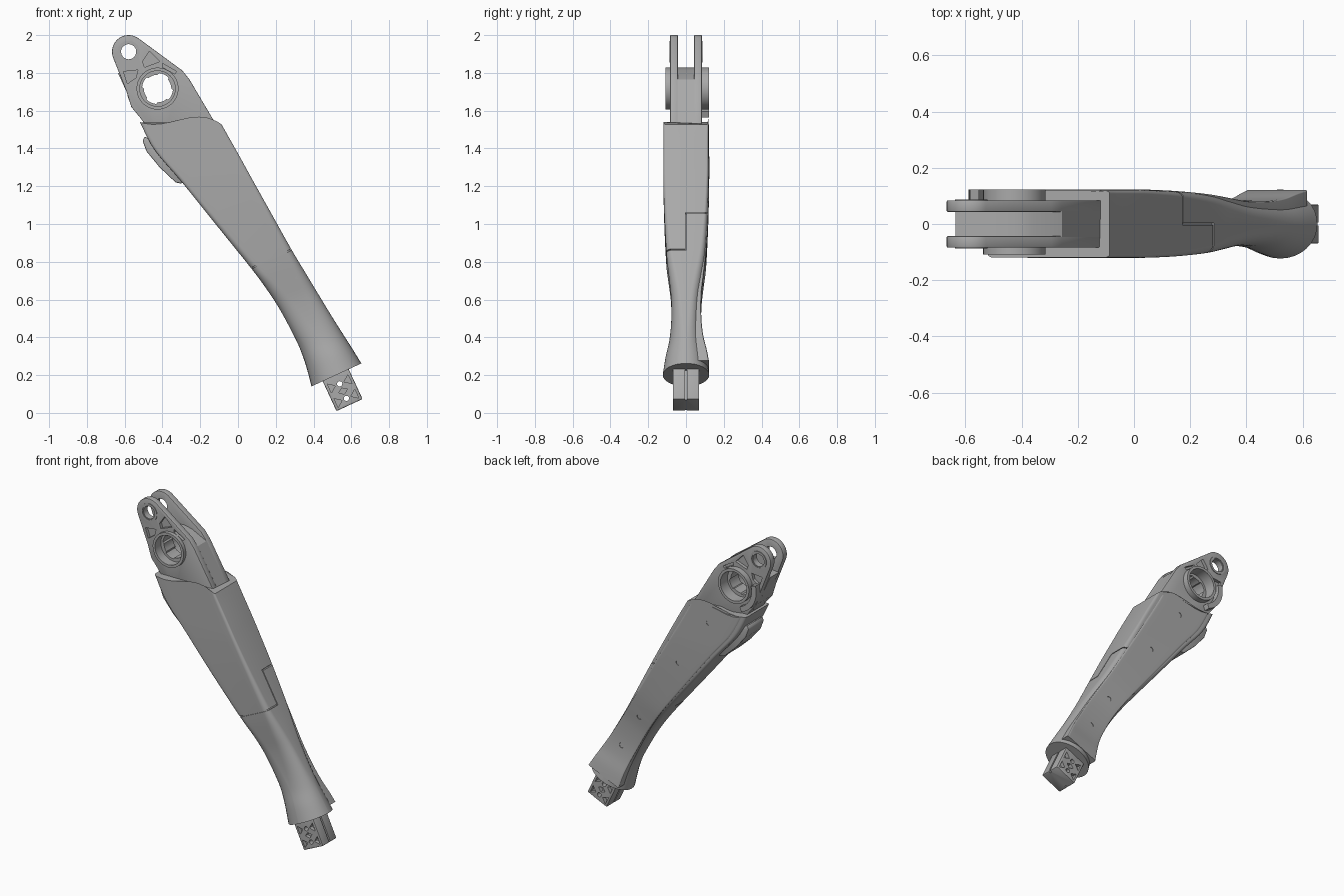
import bpy, bmesh
from math import sin, cos, pi, radians
from mathutils import Vector

cube = bpy.data.objects.get("Cube")
if cube:
    bpy.data.objects.remove(cube, do_unlink=True)

grey = bpy.data.materials.new("satin_grey")
grey.use_nodes = True
COLOUR = (0.4, 0.4, 0.4, 1)
grey.diffuse_color = COLOUR
grey.node_tree.nodes["Principled BSDF"].inputs["Base Color"].default_value = COLOUR


def make(name, bm):
    bmesh.ops.recalc_face_normals(bm, faces=bm.faces)
    me = bpy.data.meshes.new(name)
    bm.to_mesh(me)
    bm.free()
    me.materials.append(grey)
    ob = bpy.data.objects.new(name, me)
    bpy.context.collection.objects.link(ob)
    return ob


def bridge(name, rings):
    """Skin a list of equal-length rings and cap both ends."""
    bm = bmesh.new()
    loops = [[bm.verts.new(p) for p in ring] for ring in rings]
    n = len(loops[0])
    for a, b in zip(loops, loops[1:]):
        for i in range(n):
            j = (i + 1) % n
            bm.faces.new((a[i], a[j], b[j], b[i]))
    bm.faces.new(loops[0])
    bm.faces.new(loops[-1])
    return make(name, bm)


def prism(name, pts, y0, y1):
    return bridge(name, [[(x, y, z) for x, z in pts] for y in (y0, y1)])


def arc(c, r, a0=0, a1=360, n=40):
    full = a1 - a0 == 360
    steps = [a0 + (a1 - a0) * i / (n if full else n - 1) for i in range(n)]
    return [(c[0] + r * cos(radians(a)), c[1] + r * sin(radians(a))) for a in steps]


def bar(a, b, w):
    """Thin rectangle around the line a-b."""
    a, b = Vector(a), Vector(b)
    d = (b - a).normalized() * w / 2
    n = Vector((-d.y, d.x))
    return [tuple(p) for p in (a + n, b + n, b - n, a - n)]


def apply_mod(ob, kind, **settings):
    mod = ob.modifiers.new(kind, kind)
    for k, v in settings.items():
        setattr(mod, k, v)
    dg = bpy.context.evaluated_depsgraph_get()
    dg.update()
    me = bpy.data.meshes.new_from_object(ob.evaluated_get(dg))
    ob.modifiers.clear()
    ob.data = me


def cut(ob, pts, y0, y1):
    cutter = prism("cutter", pts, y0, y1)
    cutter.hide_render = True
    apply_mod(ob, 'BOOLEAN', operation='DIFFERENCE', solver='EXACT', object=cutter)
    bpy.data.objects.remove(cutter, do_unlink=True)


def tube(name, c, r_out, r_in, y0, y1):
    ob = prism(name, arc(c, r_out), y0, y1)
    cut(ob, arc(c, r_in), y0 - 0.1, y1 + 0.1)
    return ob


# Stations down the limb: left x z, right x z, half depth, corner roundness
STATIONS = [
    (-.52, 1.54, -.087, 1.527, .12, .1), (-.44, 1.39, 0, 1.373, .12, .1),
    (-.30, 1.225, .07, 1.246, .12, .12), (-.115, .995, .175, 1.058, .115, .18),
    (.07, .765, .283, .865, .104, .3), (.155, .65, .361, .735, .09, .5),
    (.22, .55, .42, .637, .079, .65), (.28, .44, .491, .52, .078, .8),
    (.325, .347, .554, .42, .088, .95), (.36, .25, .605, .34, .108, 1),
    (.389, .14, .653, .262, .123, 1)]


def station(t):
    """Catmull-Rom interpolation between stations."""
    last = len(STATIONS) - 1
    i = min(int(t), last - 1)
    f = t - i
    p0, p1, p2, p3 = (STATIONS[max(0, min(last, i + k))] for k in (-1, 0, 1, 2))
    return [0.5 * (2 * b + (c - a) * f + (2 * a - 5 * b + 4 * c - d) * f * f
                   + (3 * b - a - 3 * c + d) * f ** 3)
            for a, b, c, d in zip(p0, p1, p2, p3)]


def section(t, scale=1.0, panel=False):
    lx, lz, rx, rz, depth, rnd = station(t)
    left, right = Vector((lx, 0, lz)), Vector((rx, 0, rz))
    mid, half = (left + right) / 2, (right - left) / 2 * scale
    y0, y1 = (0, depth + .003) if panel else (-depth * scale, depth * scale)
    if panel:
        rnd = 0.1
    rnd = max(0.02, min(rnd, 0.995))
    uv = []
    for k, (sx, sy) in enumerate(((1, 1), (-1, 1), (-1, -1), (1, -1))):
        for s in range(9):
            a = pi / 2 * (k + s / 8)
            uv.append((sx * (1 - rnd) + rnd * cos(a), sy * (1 - rnd) + rnd * sin(a)))
        if k in (0, 2):      # extra points along the broad faces
            uv += [(sx * (1 - rnd) * (1 - s / 4), sy) for s in range(1, 8)]
    wave = max(0, 1 - 2 * t)
    ring = []
    for u, v in uv:
        p = mid + half * u
        p.y = (y0 + y1) / 2 + (y1 - y0) / 2 * v
        p.z += wave * (1 - min(1, u * u)) * (.02 + .06 * u)
        ring.append(p)
    return ring


def limb(name, t0, t1, n, **kw):
    return bridge(name, [section(t0 + (t1 - t0) * i / n, **kw) for i in range(n + 1)])


# Main shell with the parting seams, and a core behind them
shell = limb("limb_shell", 0, 10, 50)
SEAM_L, SEAM_R, STEP_R = (.07, .765), (.283, .865), (.175, 1.058)
cut(shell, bar((-.02, .723), (.373, .907), .007), -.2, .003)
cut(shell, bar(SEAM_R, STEP_R, .04), -.003, .003)
cut(shell, bar((.12, 1.058), (.25, 1.058), .007), -.003, .2)
limb("shell_core", .3, 9.7, 40, scale=.94)

# Back cover with four screw holes
cover = limb("back_cover", .12, 9.6, 48, scale=.84, panel=True)
for t in (.7, 2.6, 5.2, 7.3):
    lx, lz, rx, rz, depth, _ = station(t)
    cut(cover, arc(((lx + rx) / 2, (lz + rz) / 2), .017, n=20), depth - .025, .3)

# Stepped fin on the rear edge of the limb
fin = [(-.495, 1.463), (-.505, 1.44), (-.484, 1.384), (-.415, 1.30),
       (-.33, 1.22), (-.30, 1.214), (-.25, 1.24), (-.42, 1.43)]
apply_mod(prism("edge_fin", fin, -.08, .08), 'BEVEL', width=.006, segments=2)

# Clevis head: two outer plates and a lower core between them
EYE, HUB = (-.579, 1.912), (-.426, 1.717)
base = [(-.257, 1.765), (-.10, 1.50), (-.10, 1.43), (-.40, 1.42), (-.47, 1.50),
        (-.52, 1.565), (-.565, 1.62), (-.59, 1.70)]
outline = arc(EYE, .088, 202, 54, 20) + [(-.294, 1.812)] + base
floor = [(-.636, 1.80), (-.5, 1.815), (-.42, 1.828), (-.36, 1.815)] + base
spline = [p for i in range(8)
          for p in arc(HUB, .082 if i % 2 else .073, i * 45, i * 45 + 40, 5)]
pockets = [
    [(-.468, 1.915), (-.415, 1.86), (-.495, 1.83), (-.505, 1.86)],
    [(-.606, 1.807), (-.53, 1.815), (-.54, 1.775), (-.585, 1.743)],
    [(-.40, 1.85), (-.325, 1.807), (-.335, 1.795), (-.40, 1.83)]]

core = prism("clevis_core", floor, -.046, .046)
cut(core, spline, -.2, .2)
for side, name in ((-1, "front"), (1, "back")):
    plate = prism(name + "_clevis_plate", outline, side * .043, side * .084)
    apply_mod(plate, 'BEVEL', width=.004, segments=2, limit_method='ANGLE',
              angle_limit=radians(50))
    cut(plate, arc(EYE, .04), -.2, .2)
    cut(plate, arc(HUB, .096), -.2, .2)
    for pocket in pockets:
        cut(plate, pocket, side * .064, side * .2)
    tube(name + "_eye_rim", EYE, .058, .046, side * .07, side * .088)
    tube(name + "_hub_ring", HUB, .111, .094, side * .05, side * (.108 if side < 0 else .122))

# Partial guard around the rear hub
guard = arc(HUB, .163, 165, 250, 16) + arc(HUB, .13, 250, 165, 16)
prism("hub_guard", guard, .07, .122)

# Square plug at the lower end, in its own tilted frame
END, DOWN, SIDE = Vector((.521, .201)), Vector((.42, -.908)), Vector((.908, .42))


def plug_pts(pts):
    return [tuple(END + SIDE * s + DOWN * d) for s, d in pts]


plug = prism("end_plug", plug_pts([(-.08, -.05), (.072, -.05), (.072, .174), (-.08, .174)]),
             -.07, .07)
apply_mod(plug, 'BEVEL', width=.006, segments=2)
for s in (-.08, .072):
    cut(plug, plug_pts([(s - .014, -.1), (s + .014, -.1), (s + .014, .3), (s - .014, .3)]),
        -.006, .006)
for d in (.05, .135):
    cut(plug, arc(plug_pts([(-.004, d)])[0], .014, n=16), -.2, .2)
for y0, y1 in ((-.2, -.045), (.045, .2)):
    for m in (-1, 1):
        for d in (.05, .135):    # triangular side pockets between the ribs
            cut(plug, plug_pts([(-.004 + m * .06, d - .026), (-.004 + m * .06, d + .026),
                                (-.004 + m * .026, d)]), y0, y1)
    cut(plug, plug_pts([(-.004, .075), (.022, .092), (-.004, .11), (-.03, .092)]), y0, y1)

# Soft shading with crisp edges
for ob in bpy.context.collection.objects:
    if ob.type == 'MESH':
        bpy.ops.object.select_all(action='DESELECT')
        ob.select_set(True)
        bpy.context.view_layer.objects.active = ob
        bpy.ops.object.shade_smooth_by_angle(angle=radians(30))
